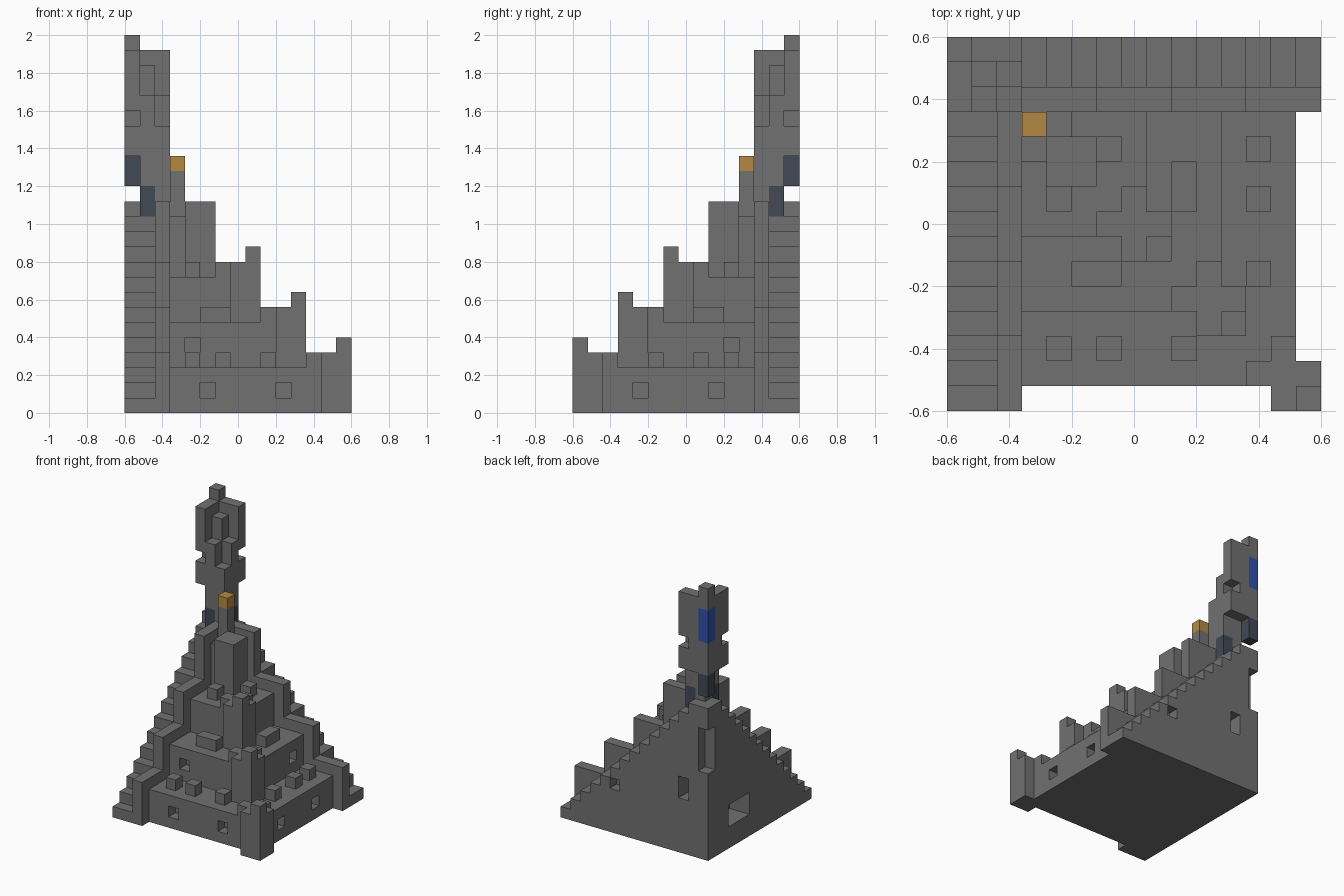
import bpy, bmesh
from mathutils import Vector

cube = bpy.data.objects.get("Cube")
if cube:
    bpy.data.objects.remove(cube)

UNIT = 0.08   # edge of one block
HALF = 0.6


def material(name, rgb):
    m = bpy.data.materials.new(name)
    m.use_nodes = True
    m.diffuse_color = (*rgb, 1)
    m.node_tree.nodes["Principled BSDF"].inputs["Base Color"].default_value = (*rgb, 1)
    return m


stone = material("grey stone", (0.165, 0.165, 0.165))
gold = material("gold", (0.46, 0.25, 0.06))
glass = material("dark slate glass", (0.055, 0.065, 0.09))
blue = material("deep blue", (0.03, 0.085, 0.42))

# Blocks are counted from the tower corner: i to +x, j to -y, k up
cells = {}
parts = {}


def fill(part, i, j, k, mat=stone):
    """Fill a block range and its twin across the diagonal."""
    parts[part] = mat
    for a in range(*i):
        for b in range(*j):
            for c in range(*k):
                cells[a, b, c] = part
                cells[b, a, c] = part


def one(part, i, j, k, mat=stone):
    fill(part, (i, i + 1), (j, j + 1), k, mat)


def carve(i, j, k, twin=True):
    for a in range(*i):
        for b in range(*j):
            for c in range(*k):
                cells.pop((a, b, c), None)
                if twin:
                    cells.pop((b, a, c), None)


# Stepped terraces
for name, size, top in (("lower", 14, 3), ("middle", 11, 6), ("upper", 8, 9)):
    fill(name + "_terrace", (3, size), (3, size), (0, top))

# Corner buttresses, each with a raised post
for name, c, base, top in (("lower", 14, 0, 4), ("middle", 11, 3, 7), ("upper", 8, 6, 10)):
    part = name + "_buttress"
    fill(part, (c - 1, c), (c - 2, c + 1), (base, top))
    one(part, c, c, (base, top + 1))

# Keep with fluted corner
fill("keep", (4, 6), (4, 6), (9, 14))
one("keep", 3, 4, (9, 13))
one("keep", 3, 3, (9, 16))

# Stairways and their stepped side walls
for j in range(3, 15):
    fill("stairs", (0, 2), (j, j + 1), (0, 15 - j))
for j, top in ((12, 4), (9, 7), (6, 10), (3, 14)):
    fill("stair_wall", (2, 3), (j, j + 3), (0, top))

# Merlons and benches on the terraces
for i in (4, 6, 9):
    one("merlons", i, 12, (3, 4))
fill("benches", (5, 7), (9, 10), (6, 7))
one("benches", 4, 6, (9, 10))

# Core below the tower
fill("core", (0, 3), (0, 3), (0, 13))
fill("core", (0, 1), (0, 2), (13, 14))
carve((0, 1), (0, 1), (8, 12))

# Tower shaft and winged head
fill("tower_shaft", (1, 3), (1, 3), (13, 19))
fill("tower_head", (0, 1), (0, 3), (17, 24))
carve((0, 1), (2, 3), (19, 20))
one("tower_head", 0, 0, (24, 25))
one("tower_head", 1, 1, (19, 23))
one("tower_head", 1, 2, (19, 21))

# Coloured accents
one("lantern", 3, 3, (16, 17), gold)
one("tower_glass", 1, 2, (13, 15), glass)
one("tower_glass", 0, 0, (15, 17), glass)
one("blue_core", 0, 0, (20, 23), blue)

# Window recesses
for i in (5, 10):
    carve((i, i + 1), (13, 14), (1, 2))
carve((4, 5), (10, 11), (4, 5))

# Chamber openings on the two cut sides
carve((2, 3), (0, 2), (5, 7), False)
carve((9, 10), (0, 1), (4, 5), False)
carve((0, 2), (3, 6), (2, 4), False)

AXES = [Vector(v) for v in ((1, 0, 0), (0, 1, 0), (0, 0, 1))]


def build(part, mat):
    """Skin the outer faces of one part."""
    bm = bmesh.new()
    verts = {}

    def corner(p):
        key = tuple(round(v) for v in p)
        if key not in verts:
            a, b, c = key
            verts[key] = bm.verts.new((a * UNIT - HALF, HALF - b * UNIT, c * UNIT))
        return verts[key]

    for cell, owner in cells.items():
        if owner != part:
            continue
        p = Vector(cell)
        for n in range(3):
            axis, u, w = AXES[n], AXES[(n + 1) % 3], AXES[(n + 2) % 3]
            for side in (0, 1):
                near = p + axis * (2 * side - 1)
                if tuple(int(v) for v in near) in cells:
                    continue
                o = p + axis * side
                loop = [o, o + u, o + u + w, o + w]
                # The j axis is flipped, so winding is reversed
                if side:
                    loop.reverse()
                bm.faces.new([corner(q) for q in loop])
    bmesh.ops.dissolve_limit(bm, angle_limit=0.01, verts=bm.verts[:], edges=bm.edges[:])
    mesh = bpy.data.meshes.new(part)
    bm.to_mesh(mesh)
    bm.free()
    mesh.materials.append(mat)
    bpy.context.collection.objects.link(bpy.data.objects.new(part, mesh))


for part, mat in parts.items():
    build(part, mat)
